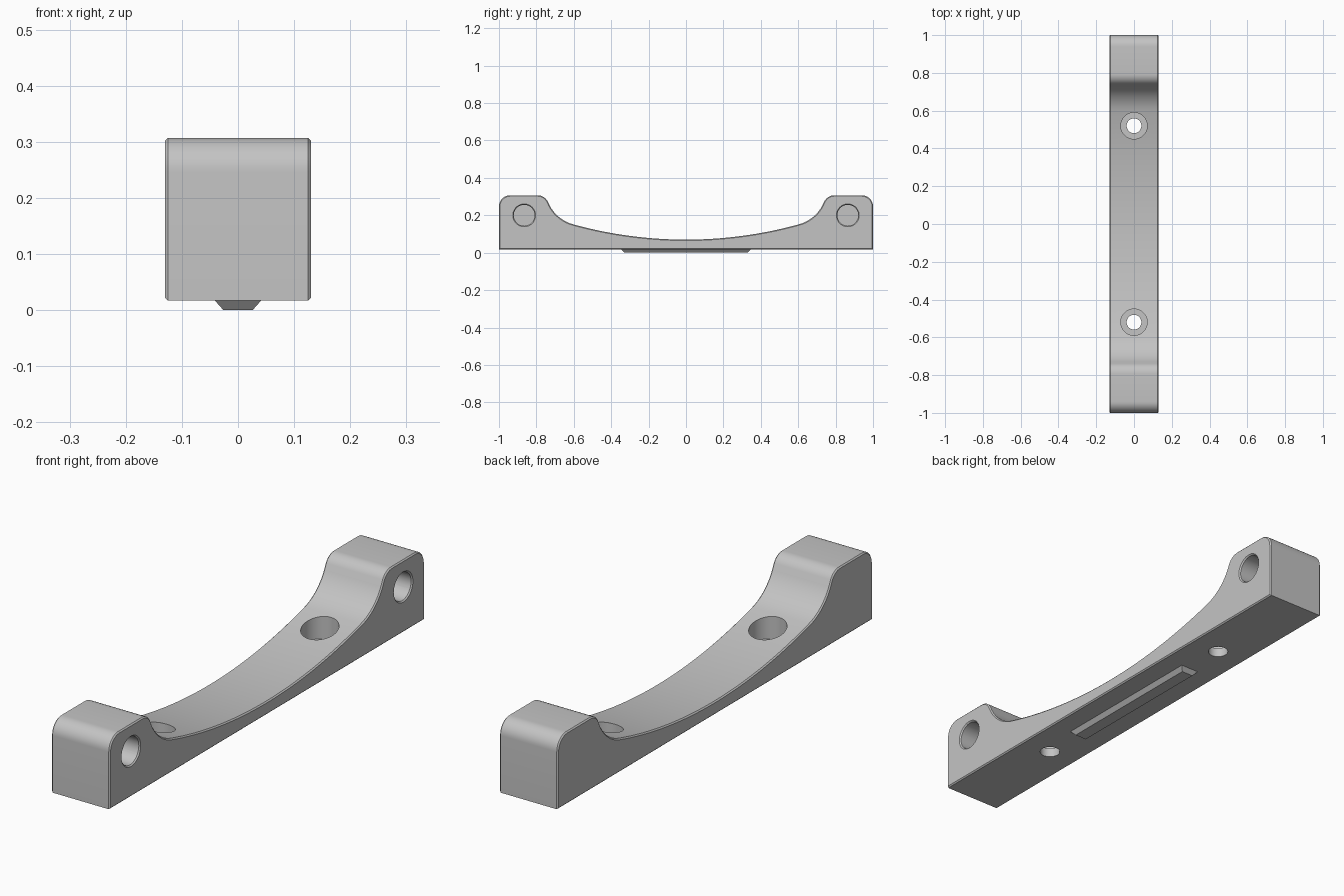
import bpy, bmesh, math
from mathutils import Matrix, Vector

if "Cube" in bpy.data.objects:
    bpy.data.objects.remove(bpy.data.objects["Cube"])

HALF_W, BASE, TOP = 0.13, 0.017, 0.307
CHAMFER = 0.005

grey = bpy.data.materials.new("satin grey")
grey.use_nodes = True
grey.diffuse_color = (0.55, 0.55, 0.55, 1)
grey.node_tree.nodes["Principled BSDF"].inputs["Base Color"].default_value = (0.55, 0.55, 0.55, 1)


def make_object(name, bm):
    bmesh.ops.recalc_face_normals(bm, faces=bm.faces)
    mesh = bpy.data.meshes.new(name)
    bm.to_mesh(mesh)
    bm.free()
    mesh.materials.append(grey)
    obj = bpy.data.objects.new(name, mesh)
    bpy.context.collection.objects.link(obj)
    return obj


def arc(cy, cz, r, start, end, steps):
    """Points of an arc in the side plane, angles in degrees."""
    angles = [math.radians(start + (end - start) * i / steps) for i in range(steps + 1)]
    return [(cy + r * math.cos(a), cz + r * math.sin(a)) for a in angles]


def cylinder(bm, centre, axis, r1, r2, depth):
    turn = Vector((0, 0, 1)).rotation_difference(Vector(axis)).to_matrix().to_4x4()
    bmesh.ops.create_cone(bm, cap_ends=True, segments=48, radius1=r1, radius2=r2,
                          depth=depth, matrix=Matrix.Translation(centre) @ turn)


# Half of the side profile: shallow saddle, foot fillet, shoulder, outer corner
R_SADDLE, R_FOOT, R_CORNER = 2.27, 0.2, 0.06
lean = math.asin(0.605 / R_SADDLE)
saddle = arc(0, 0.07 + R_SADDLE, R_SADDLE, -90, -90 + math.degrees(lean), 16)
sy, sz = saddle[-1]
foot = arc(sy - R_FOOT * math.sin(lean), sz + R_FOOT * math.cos(lean), R_FOOT,
           -90 + math.degrees(lean), -28, 10)
shoulder = arc(0.793, TOP - R_CORNER, R_CORNER, 152, 90, 8)
corner = arc(1 - R_CORNER, TOP - R_CORNER, R_CORNER, 90, 0, 10)
half = saddle + foot[1:] + shoulder + corner + [(1, BASE)]
profile = [(-y, z) for y, z in reversed(half[1:])] + half

# Body: extruded profile with chamfered side rims
bm = bmesh.new()
cap = bm.faces.new([bm.verts.new((-HALF_W, y, z)) for y, z in profile])
ext = bmesh.ops.extrude_face_region(bm, geom=[cap], use_keep_orig=True)
moved = [g for g in ext["geom"] if isinstance(g, bmesh.types.BMVert)]
bmesh.ops.translate(bm, verts=moved, vec=(2 * HALF_W, 0, 0))
bmesh.ops.recalc_face_normals(bm, faces=bm.faces)
rims = [e for e in bm.edges if abs(e.verts[0].co.x - e.verts[1].co.x) < 1e-5]
bmesh.ops.bevel(bm, geom=rims, offset=CHAMFER, offset_type='OFFSET',
                segments=1, profile=0.5, affect='EDGES')
body = make_object("saddle_body", bm)


def cut(name, pieces):
    """Subtract a set of cylinders from the body, one at a time."""
    for piece in pieces:
        bm = bmesh.new()
        cylinder(bm, *piece)
        cutter = make_object(name, bm)
        cutter.hide_render = True
        mod = body.modifiers.new(name, 'BOOLEAN')
        mod.operation, mod.solver, mod.object = 'DIFFERENCE', 'EXACT', cutter
        bpy.context.view_layer.objects.active = body
        bpy.ops.object.modifier_apply(modifier=mod.name)
        bpy.data.objects.remove(cutter)


for side in (-1, 1):
    # Counterbored screw holes through the saddle
    cut("screw_hole", [((0, side * 0.52, 0.1), (0, 0, 1), 0.039, 0.039, 0.4),
                       ((0, side * 0.52, 0.255), (0, 0, 1), 0.07, 0.07, 0.4)])
    # Blind holes in the left side of each end block
    cut("side_hole", [((HALF_W, side * 0.865, 0.2), (1, 0, 0), 0.056, 0.056, 0.36),
                      ((HALF_W, side * 0.865, 0.2), (1, 0, 0), 0.056, 0.066, 0.01)])

# Locating key under the base: a shallow block tapered on all sides
bm = bmesh.new()
bmesh.ops.create_cube(bm, size=2)
for v in bm.verts:
    low = v.co.z < 0
    v.co = (v.co.x * (0.026 if low else 0.042),
            v.co.y * (0.33 if low else 0.346),
            0 if low else BASE + 0.001)
key = make_object("locating_key", bm)

for obj in (body, key):
    bpy.ops.object.select_all(action='DESELECT')
    obj.select_set(True)
    bpy.context.view_layer.objects.active = obj
    bpy.ops.object.shade_smooth_by_angle(angle=math.radians(30))
